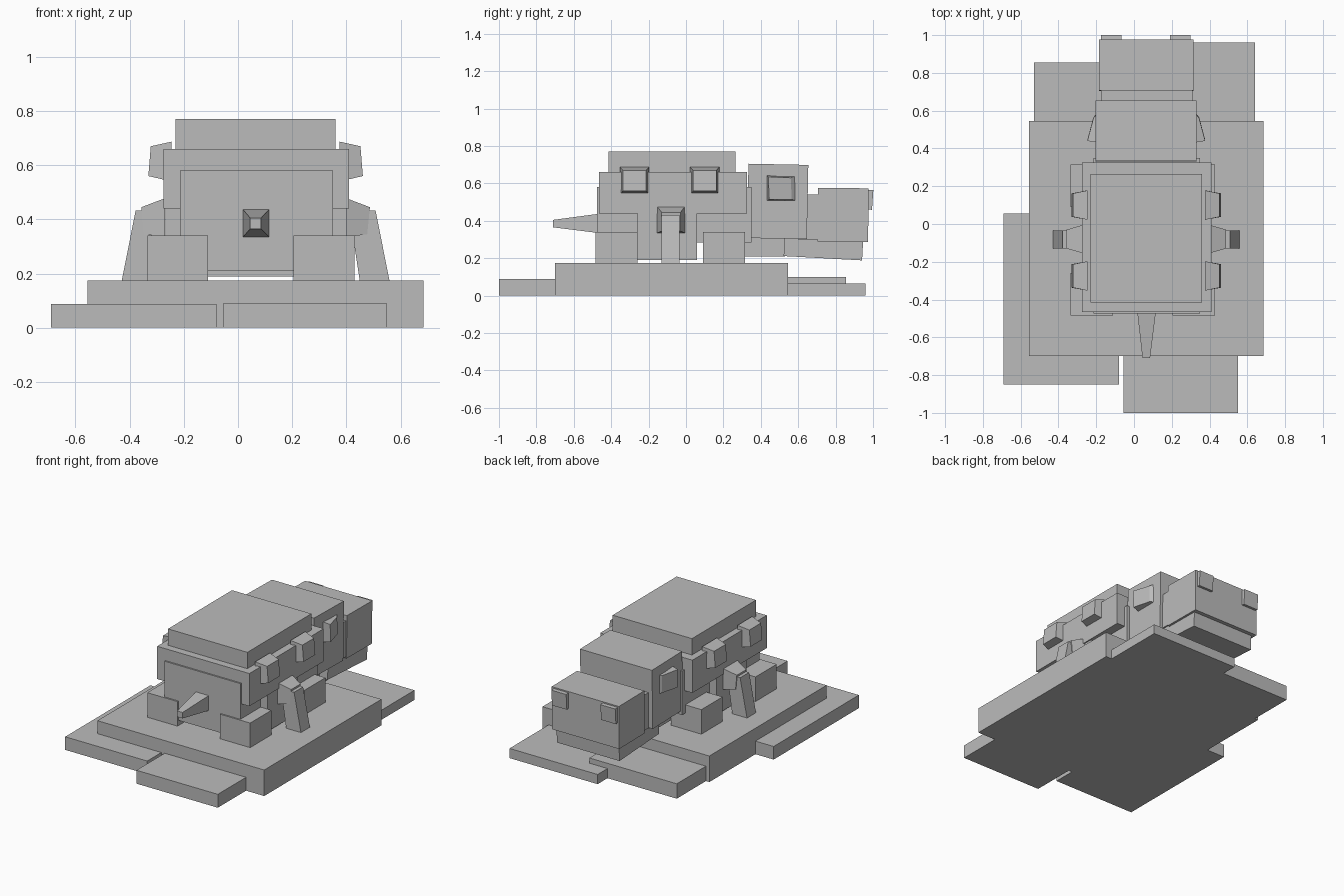
import bpy, bmesh
from mathutils import Matrix, Vector

cube = bpy.data.objects.get("Cube")
if cube:
    bpy.data.objects.remove(cube, do_unlink=True)

GREY = (0.5, 0.5, 0.5)
stone = bpy.data.materials.new("stone grey")
stone.use_nodes = True
stone.diffuse_color = (*GREY, 1)
stone.node_tree.nodes["Principled BSDF"].inputs["Base Color"].default_value = (*GREY, 1)

MID = 0.065  # symmetry plane of the creature


def finish(name, bm):
    bmesh.ops.recalc_face_normals(bm, faces=bm.faces)
    mesh = bpy.data.meshes.new(name)
    bm.to_mesh(mesh)
    bm.free()
    mesh.materials.append(stone)
    obj = bpy.data.objects.new(name, mesh)
    bpy.context.collection.objects.link(obj)
    return obj


def box(name, x, y, z, tilt=0.0):
    """Box from three ranges, optionally pitched about its centre."""
    bm = bmesh.new()
    bmesh.ops.create_cube(bm, size=1)
    size = Matrix.Diagonal((x[1] - x[0], y[1] - y[0], z[1] - z[0], 1))
    centre = Vector((sum(x) / 2, sum(y) / 2, sum(z) / 2))
    bm.transform(Matrix.Translation(centre) @ Matrix.Rotation(tilt, 4, 'X') @ size)
    return finish(name, bm)


def frustum(name, start, end):
    """Join two four-cornered rings into a closed tapered block."""
    bm = bmesh.new()
    a = [bm.verts.new(p) for p in start]
    b = [bm.verts.new(p) for p in end]
    bm.faces.new(a)
    bm.faces.new(b)
    for i in range(4):
        j = (i + 1) % 4
        bm.faces.new((a[i], a[j], b[j], b[i]))
    return finish(name, bm)


def ring_x(x, y, z, lean=0.0):
    """Rectangle facing sideways; lean shifts its lower edge outward."""
    return [(x, y[0], z[1]), (x, y[1], z[1]),
            (x + lean, y[1], z[0]), (x + lean, y[0], z[0])]


def ring_y(y, x, z):
    return [(x[0], y, z[0]), (x[1], y, z[0]), (x[1], y, z[1]), (x[0], y, z[1])]


def ring_z(z, x, y):
    return [(x[0], y[0], z), (x[1], y[0], z), (x[1], y[1], z), (x[0], y[1], z)]


def sided(ring, side):
    return [(MID + side * x, y, z) for x, y, z in ring]


# Ground slabs
box("ground_main", (-0.555, 0.685), (-0.70, 0.545), (0, 0.175))
box("ground_front_right", (-0.69, -0.08), (-0.85, 0.055), (0, 0.088))
box("ground_front_left", (-0.055, 0.55), (-1.0, -0.41), (0, 0.09))
box("ground_back_right", (-0.53, 0.12), (0.35, 0.855), (0, 0.10))
box("ground_back_left", (-0.015, 0.64), (0.35, 0.96), (0, 0.065))

# Body, shell and top plate
box("body_rear", (-0.215, 0.35), (-0.475, 0.06), (0.21, 0.58))
box("body_front", (-0.215, 0.35), (0.05, 0.35), (0.285, 0.58))
box("belly", (-0.268, 0.402), (-0.26, 0.06), (0.19, 0.45))
box("shell", (-0.275, 0.41), (-0.465, 0.325), (0.44, 0.66))
box("shell_top", (-0.23, 0.36), (-0.415, 0.265), (0.65, 0.77))

# Feet
for end, y in (("rear", (-0.485, -0.26)), ("front", (0.09, 0.315))):
    for side, x in (("right", (-0.335, -0.11)), ("left", (0.205, 0.43))):
        box(f"{end}_{side}_foot", x, y, (0.17, 0.34))

# Head, snout and jaw
box("head", (-0.205, 0.33), (0.33, 0.65), (0.305, 0.702), -0.02)
box("muzzle_bridge", (-0.175, 0.31), (0.60, 0.75), (0.30, 0.54))
box("snout", (-0.185, 0.315), (0.705, 0.975), (0.288, 0.575), -0.01)
box("neck", (-0.11, 0.24), (0.31, 0.53), (0.21, 0.36))
box("jaw", (-0.165, 0.30), (0.525, 0.945), (0.20, 0.32), -0.055)
for side, x in (("right", (-0.175, -0.065)), ("left", (0.19, 0.30))):
    box(f"{side}_nostril", x, (0.96, 0.998), (0.46, 0.565), -0.07)

# Tail
frustum("tail", ring_y(-0.47, (0.018, 0.115), (0.335, 0.437)),
        ring_y(-0.71, (0.045, 0.085), (0.365, 0.405)))

# Side parts, mirrored across the creature
for side, s in (("right", -1), ("left", 1)):
    # Tapered shell studs
    for end, y in (("rear", -0.275), ("front", 0.10)):
        frustum(f"{end}_{side}_stud",
                sided(ring_x(0.31, (y - 0.078, y + 0.078), (0.54, 0.687)), s),
                sided(ring_x(0.387, (y - 0.062, y + 0.062), (0.56, 0.67), 0.009), s))
    # Eyes
    frustum(f"{side}_eye",
            sided(ring_x(0.25, (0.43, 0.60), (0.505, 0.645)), s),
            sided([(0.312, 0.44, 0.635), (0.28, 0.56, 0.63),
                   (0.28, 0.565, 0.515), (0.312, 0.445, 0.515)], s))
    # Shoulder and leaning leg
    frustum(f"{side}_shoulder",
            sided(ring_x(0.335, (-0.155, -0.005), (0.335, 0.478)), s),
            sided(ring_x(0.422, (-0.13, -0.03), (0.345, 0.445), -0.01), s))
    frustum(f"{side}_leg",
            sided(ring_z(0.17, (0.385, 0.495), (-0.13, -0.035)), s),
            sided(ring_z(0.432, (0.345, 0.443), (-0.13, -0.035)), s))
